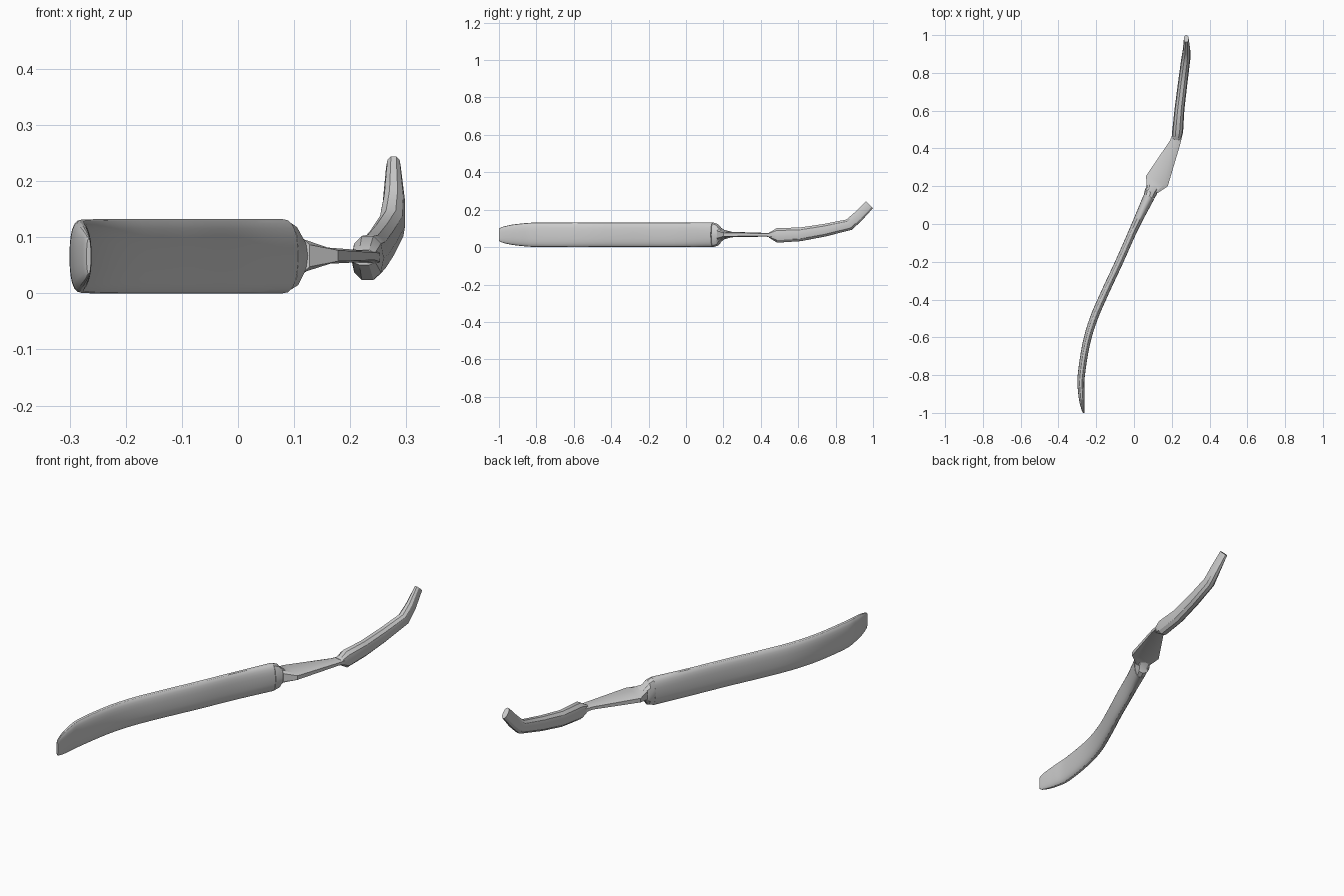
import bpy, bmesh, math
from mathutils import Vector

if "Cube" in bpy.data.objects:
    bpy.data.objects.remove(bpy.data.objects["Cube"])


def spline(rows, steps):
    """Catmull-Rom refinement of section rows."""
    out = []
    for i in range(len(rows) - 1):
        a, b, c, d = (rows[max(0, min(len(rows) - 1, i + k))] for k in (-1, 0, 1, 2))
        for s in range(steps):
            t = s / steps
            out.append([0.5 * (2 * q + (r - p) * t + (2 * p - 5 * q + 4 * r - u) * t ** 2
                               + (3 * q - p - 3 * r + u) * t ** 3)
                        for p, q, r, u in zip(a, b, c, d)])
    out.append(list(rows[-1]))
    return out


def loft(name, rows, sides, power=2.0, offset=0.0, sharp=30):
    """Loft rounded sections (x, y, z, half width, half height) along their path."""
    bm = bmesh.new()
    pts = [Vector(r[:3]) for r in rows]
    rings = []
    for i, r in enumerate(rows):
        before = (pts[i] - pts[max(i - 1, 0)]).normalized()
        after = (pts[min(i + 1, len(pts) - 1)] - pts[i]).normalized()
        tan = (before + after).normalized()
        side = tan.cross(Vector((0, 0, 1))).normalized()
        up = side.cross(tan)
        ring = []
        for k in range(sides):
            a = 2 * math.pi * (k + offset) / sides
            c, s = math.cos(a), math.sin(a)
            c = math.copysign(abs(c) ** (2 / power), c)
            s = math.copysign(abs(s) ** (2 / power), s)
            ring.append(bm.verts.new(pts[i] + side * (c * r[3]) + up * (s * r[4])))
        rings.append(ring)
    for a, b in zip(rings, rings[1:]):
        for k in range(sides):
            n = (k + 1) % sides
            bm.faces.new((a[k], a[n], b[n], b[k]))
    bm.faces.new(rings[0][::-1])
    bm.faces.new(rings[-1])
    bmesh.ops.recalc_face_normals(bm, faces=bm.faces)
    me = bpy.data.meshes.new(name)
    bm.to_mesh(me)
    bm.free()
    me.shade_smooth()
    me.set_sharp_from_angle(angle=math.radians(sharp))
    ob = bpy.data.objects.new(name, me)
    bpy.context.collection.objects.link(ob)
    return ob


# Long curved paddle, tall and thin, with a rounded tip
paddle = [
    (-0.266, -1.0, 0.066, 0.004, 0.031),
    (-0.269, -0.985, 0.066, 0.008, 0.041),
    (-0.275, -0.94, 0.066, 0.014, 0.052),
    (-0.279, -0.89, 0.066, 0.017, 0.059),
    (-0.280, -0.81, 0.066, 0.019, 0.065),
    (-0.254, -0.64, 0.066, 0.020, 0.066),
    (-0.213, -0.50, 0.066, 0.021, 0.066),
    (-0.148, -0.35, 0.066, 0.021, 0.066),
    (-0.078, -0.20, 0.066, 0.021, 0.066),
    (0.002, -0.02, 0.066, 0.022, 0.066),
    (0.080, 0.145, 0.066, 0.030, 0.066),
]
loft("paddle", spline(paddle, 4), 24, power=2.4)

# Stepped shoulder between paddle and neck
shoulder = [
    (0.080, 0.145, 0.066, 0.030, 0.066),
    (0.089, 0.170, 0.066, 0.034, 0.058),
    (0.096, 0.182, 0.067, 0.032, 0.040),
    (0.106, 0.205, 0.067, 0.042, 0.022),
]
loft("shoulder", shoulder, 12, power=2.4)

# Flat neck, widest near the shoulder
neck = [
    (0.098, 0.180, 0.067, 0.034, 0.030),
    (0.121, 0.227, 0.067, 0.066, 0.015),
    (0.217, 0.430, 0.066, 0.030, 0.010),
    (0.228, 0.465, 0.064, 0.027, 0.012),
]
loft("neck", neck, 8, power=4.5, offset=0.5, sharp=20)

# Handle sweeping upward
handle = [
    (0.225, 0.445, 0.064, 0.024, 0.014),
    (0.231, 0.488, 0.063, 0.029, 0.041),
    (0.241, 0.610, 0.068, 0.026, 0.038),
    (0.257, 0.740, 0.090, 0.025, 0.035),
    (0.274, 0.872, 0.120, 0.024, 0.032),
    (0.278, 0.920, 0.163, 0.020, 0.030),
    (0.277, 0.981, 0.226, 0.013, 0.027),
]
loft("handle", handle, 10, power=2.3)
